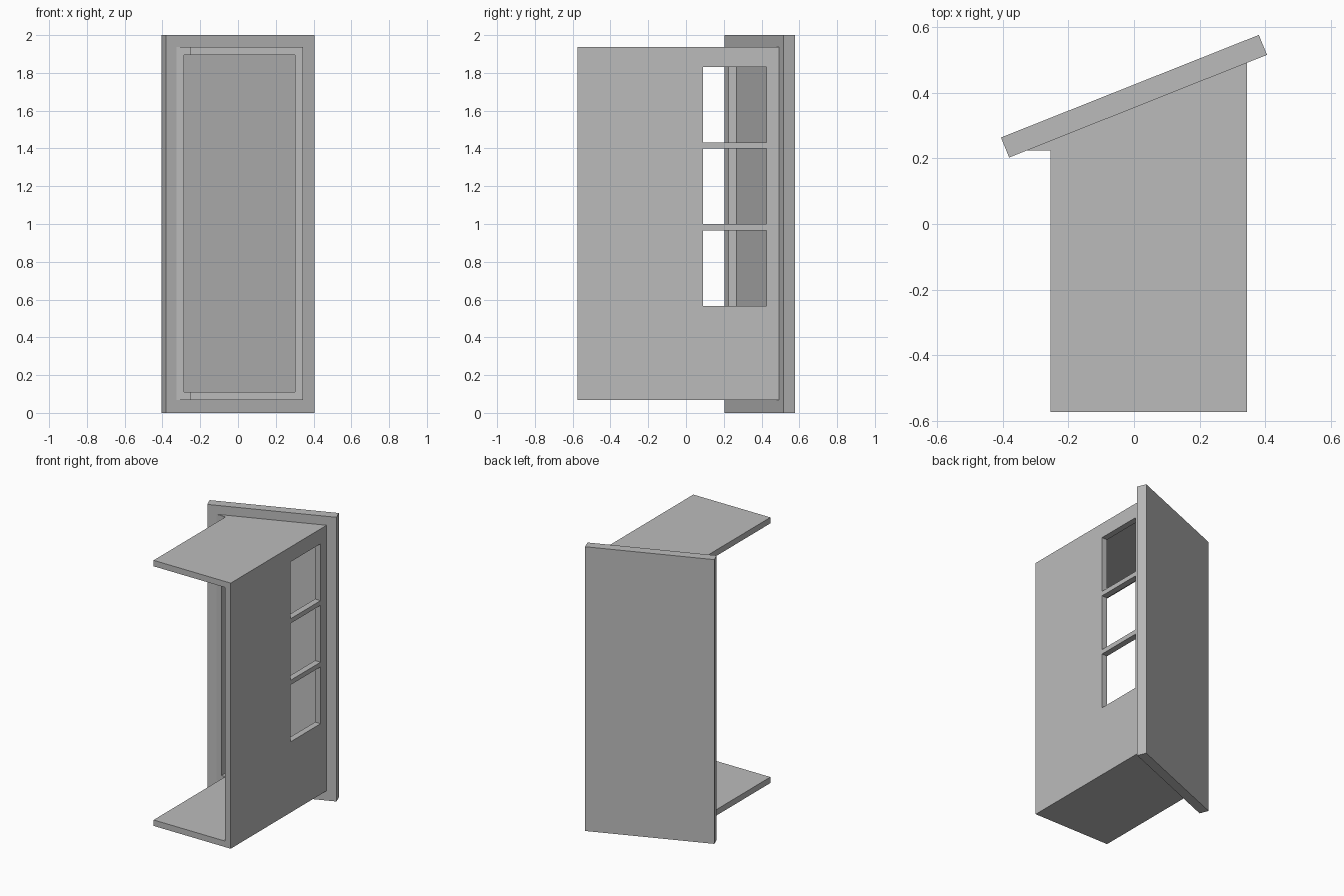
import bpy
import bmesh

if "Cube" in bpy.data.objects:
    bpy.data.objects.remove(bpy.data.objects["Cube"], do_unlink=True)

grey = bpy.data.materials.new("plain grey")
grey.use_nodes = True
COLOUR = (0.5, 0.5, 0.5, 1)
grey.diffuse_color = COLOUR
grey.node_tree.nodes["Principled BSDF"].inputs["Base Color"].default_value = COLOUR


def prism(name, outline, bottom, top):
    """Upright solid raised from a plan outline."""
    bm = bmesh.new()
    base = bm.faces.new([bm.verts.new((x, y, bottom)) for x, y in outline])
    raised = bmesh.ops.extrude_face_region(bm, geom=[base])["geom"]
    verts = [v for v in raised if isinstance(v, bmesh.types.BMVert)]
    bmesh.ops.translate(bm, vec=(0, 0, top - bottom), verts=verts)
    bmesh.ops.recalc_face_normals(bm, faces=bm.faces)
    mesh = bpy.data.meshes.new(name)
    bm.to_mesh(mesh)
    bm.free()
    mesh.materials.append(grey)
    obj = bpy.data.objects.new(name, mesh)
    bpy.context.collection.objects.link(obj)
    return obj


def cut(obj, outline, bottom, top):
    """Remove a prism from a part and discard the cutter."""
    cutter = prism("cutter", outline, bottom, top)
    cutter.hide_render = True
    mod = obj.modifiers.new("cut", 'BOOLEAN')
    mod.operation = 'DIFFERENCE'
    mod.solver = 'EXACT'
    mod.object = cutter
    bpy.context.view_layer.objects.active = obj
    bpy.ops.object.modifier_apply(modifier=mod.name)
    bpy.data.objects.remove(cutter, do_unlink=True)


def front_y(x):
    """Front face of the slanted back panel."""
    return 0.203 + 0.398 * (x + 0.381)


LEFT, RIGHT, FRONT, LIP = -0.255, 0.345, -0.574, 0.225
INNER_L, INNER_R, RECESS = -0.285, 0.302, 0.025
LIP_X = -0.381 + (LIP - 0.203) / 0.398
recess_l = (INNER_L, front_y(INNER_L) + RECESS)
recess_r = (INNER_R, front_y(INNER_R) + RECESS)

# Slanted back panel with a shallow recess inside the box
back_panel = prism("back_panel", [(-0.381, 0.203), (0.406, front_y(0.406)),
                                  (0.381, 0.577), (-0.406, 0.264)], 0, 2)
cut(back_panel, [(INNER_L, 0), (INNER_R, 0), recess_r, recess_l], 0.11, 1.895)

# Box shell: top, bottom, one side wall and the narrow lip on the open side
shell = prism("box_shell", [(LEFT, FRONT), (RIGHT, FRONT), (RIGHT, front_y(RIGHT)),
                            (LIP_X, LIP), (LEFT, LIP)], 0.068, 1.937)
cut(shell, [(-1, -1), (INNER_R, -1), recess_r, recess_l,
            (INNER_L, LIP), (-1, LIP)], 0.11, 1.895)

# Three window openings in the side wall
for i in range(3):
    sill = 0.566 + i * 0.433
    cut(shell, [(0.2, 0.09), (0.5, 0.09), (0.5, 0.425), (0.2, 0.425)], sill, sill + 0.4)
